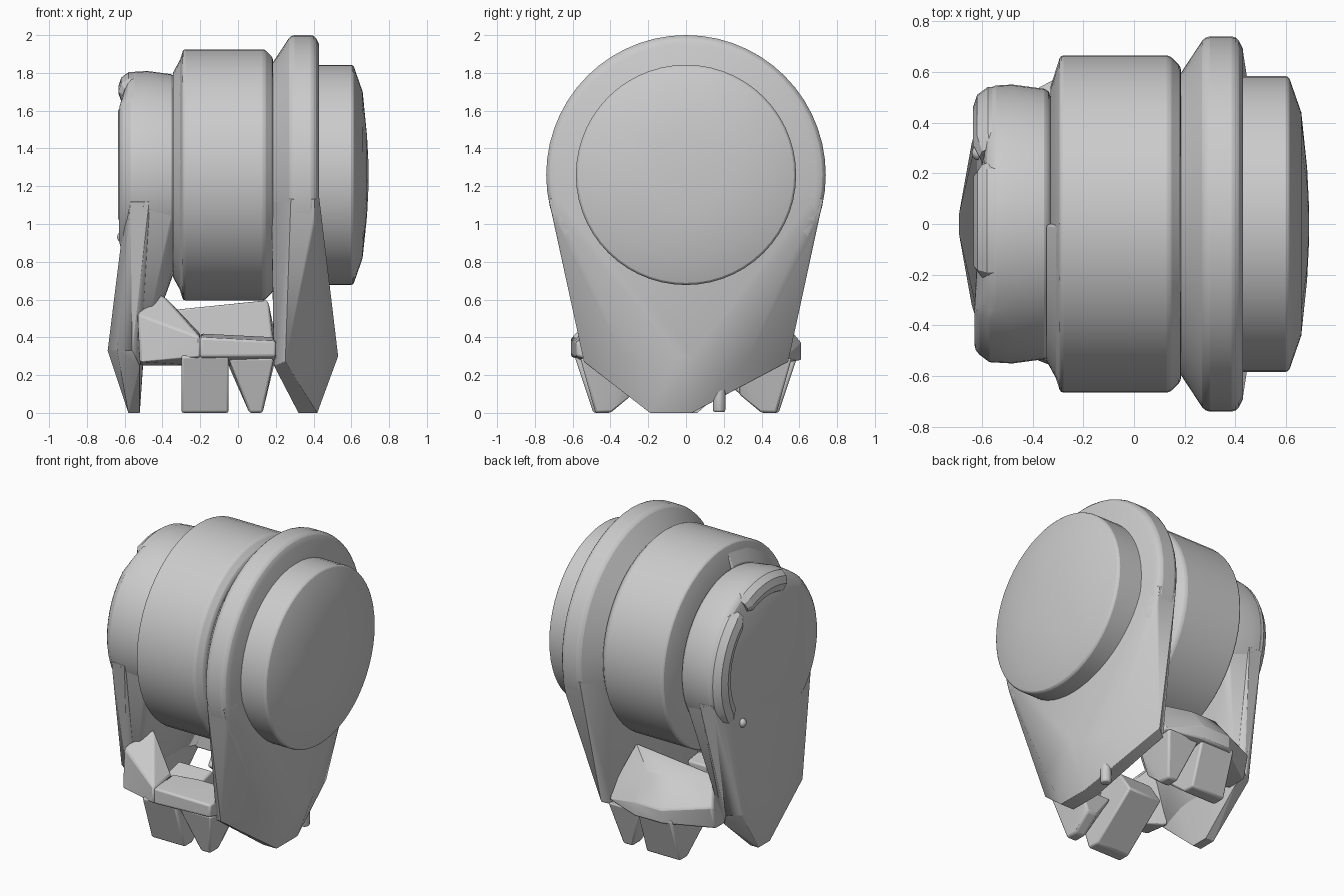
import bpy, bmesh, math

if "Cube" in bpy.data.objects:
    bpy.data.objects.remove(bpy.data.objects["Cube"], do_unlink=True)

AXLE = 1.26  # height of the shared axis
grey = bpy.data.materials.new("plain grey")
grey.use_nodes = True
colour = (0.6, 0.6, 0.6, 1)
grey.diffuse_color = colour
grey.node_tree.nodes["Principled BSDF"].inputs["Base Color"].default_value = colour


def ring(x, r, start=0, end=360, n=56):
    """Points of an arc around the axle."""
    steps = [math.radians(start + (end - start) * i / n) for i in range(n + 1)]
    return [(x, r * math.cos(a), AXLE + r * math.sin(a)) for a in steps]


def rings(*specs, start=0, end=360):
    return [p for x, r in specs for p in ring(x, r, start, end)]


def both(*points):
    """Points plus their copies mirrored front to back."""
    return [(x, s * y, z) for x, y, z in points for s in (1, -1)]


def span(x0, x1, *yz):
    return [(x, y, z) for x in (x0, x1) for y, z in yz]


def finish(obj):
    obj.data.materials.append(grey)
    bpy.ops.object.select_all(action="DESELECT")
    obj.select_set(True)
    bpy.context.view_layer.objects.active = obj
    bpy.ops.object.shade_smooth_by_angle(angle=math.radians(28))


def hull(name, points, bevel=0.012):
    bm = bmesh.new()
    for p in points:
        bm.verts.new(p)
    bmesh.ops.remove_doubles(bm, verts=bm.verts[:], dist=0.001)
    out = bmesh.ops.convex_hull(bm, input=bm.verts[:])
    junk = {v for v in out["geom_interior"] + out["geom_unused"]
            if isinstance(v, bmesh.types.BMVert) and v.is_valid}
    bmesh.ops.delete(bm, geom=list(junk), context="VERTS")
    bmesh.ops.dissolve_limit(bm, angle_limit=math.radians(2),
                             verts=bm.verts[:], edges=bm.edges[:])
    bmesh.ops.recalc_face_normals(bm, faces=bm.faces[:])
    mesh = bpy.data.meshes.new(name)
    bm.to_mesh(mesh)
    bm.free()
    obj = bpy.data.objects.new(name, mesh)
    bpy.context.collection.objects.link(obj)
    finish(obj)
    mod = obj.modifiers.new("soft edges", "BEVEL")
    mod.width = bevel
    mod.segments = 2
    mod.limit_method = "ANGLE"
    mod.angle_limit = math.radians(35)


def rim(name, x, r, start, end, thickness):
    """Rounded bar following an arc."""
    curve = bpy.data.curves.new(name, "CURVE")
    curve.dimensions = "3D"
    curve.bevel_depth = thickness
    curve.bevel_resolution = 3
    curve.use_fill_caps = True
    points = ring(x, r, start, end, 12)
    line = curve.splines.new("POLY")
    line.points.add(len(points) - 1)
    for i, (point, p) in enumerate(zip(line.points, points)):
        point.co = (*p, 1)
        point.radius = 0.7 if i in (0, len(points) - 1) else 1
    obj = bpy.data.objects.new(name, curve)
    bpy.context.collection.objects.link(obj)
    bpy.context.view_layer.objects.active = obj
    bpy.ops.object.select_all(action="DESELECT")
    obj.select_set(True)
    bpy.ops.object.convert(target="MESH")
    finish(bpy.context.object)


# Central drum with a wider shoulder on its front half
hull("drum", rings((-0.33, 0.54), (-0.29, 0.665), (0.14, 0.665), (0.185, 0.62)))
hull("drum_shoulder", rings((-0.345, 0.54), (-0.28, 0.66), start=-90, end=-270))

# Flanged side plate with its tapered lower body and round cap
hull("flange_disc", rings((0.175, 0.58), (0.28, 0.74), (0.405, 0.74), (0.43, 0.69)), 0.02)
hull("flange_lower_body",
     rings((0.178, 0.58), (0.28, 0.738), (0.405, 0.738), (0.43, 0.69), start=-170, end=-10)
     + both((0.53, 0.04, 0.3), (0.43, 0.32, 0.27), (0.25, 0.54, 0.27), (0.19, 0.5, 0.25))
     + span(0.32, 0.42, (-0.19, 0), (0.03, 0)), 0.02)
hull("round_cap", rings((0.4, 0.583), (0.61, 0.583), (0.66, 0.44), (0.683, 0.22), (0.69, 0.08)))
hull("bottom_peg", [(0.37 + 0.035 * math.cos(a), 0.175 + 0.035 * math.sin(a), z)
                    for a in [math.tau * i / 10 for i in range(10)] for z in (0.005, 0.2)])

# Opposite side plate
hull("side_disc", rings((-0.33, 0.53), (-0.48, 0.55), (-0.57, 0.545), (-0.59, 0.49))
     + ring(-0.63, 0.5, 135, 225, 14), 0.025)
hull("side_inner_body", rings((-0.34, 0.52), (-0.5, 0.55), start=-165, end=-15)
     + both((-0.52, 0.34, 0.25), (-0.57, 0.34, 0.3)))
hull("side_lower_body",
     rings((-0.47, 0.55), (-0.57, 0.545), (-0.59, 0.49), start=-165, end=-15)
     + both((-0.69, 0.04, 0.33), (-0.64, 0.32, 0.33), (-0.56, 0.38, 0.33), (-0.52, 0.34, 0.25),
            (-0.58, 0.06, 0), (-0.52, 0.06, 0)), 0.02)
rim("side_rim", -0.55, 0.46, -38, 55, 0.085)
rim("top_rim", -0.555, 0.47, 62, 115, 0.078)

# Small round pin on the side plate
bpy.ops.mesh.primitive_uv_sphere_add(segments=12, ring_count=8, radius=0.03,
                                     location=(-0.61, 0.28, 0.93))
bpy.context.object.name = "side_pin"
finish(bpy.context.object)

# Front strap joining the plates
joint = [(-0.2, y, z) for y, z in ((-0.61, 0.4), (-0.61, 0.3), (-0.5, 0.25), (-0.42, 0.42))]
hull("front_strap_outer", joint + [
    (-0.54, -0.25, 0.55), (-0.53, -0.45, 0.52), (-0.4, -0.32, 0.63),
    (-0.52, -0.3, 0.25), (-0.52, -0.48, 0.27)])
hull("front_strap_inner", joint + span(
    -0.05, 0.2, (-0.58, 0.38), (-0.58, 0.3), (-0.4, 0.25), (-0.35, 0.4)))

# Rear block joining the plates
hull("rear_block", span(-0.24, -0.05, (0.48, 0.53), (0.61, 0.37), (0.61, 0.28))
     + span(-0.52, 0.2, (0.28, 0.25), (0.42, 0.25), (0.46, 0.4))
     + [(-0.42, 0.3, 0.54), (-0.4, 0.42, 0.5), (0.16, 0.3, 0.6), (0.2, 0.53, 0.3)])

# Square and wedge-shaped teeth, angled inward under both joints
for side, s in (("front", -1), ("rear", 1)):
    hull(side + "_square_tooth", span(
        -0.3, -0.05, (s * 0.59, 0.3), (s * 0.2, 0.4), (s * 0.1, 0.25),
        (s * 0.49, 0), (s * 0.41, 0)))
    hull(side + "_wedge_tooth",
         span(-0.05, 0.19, (s * 0.56, 0.29), (s * 0.28, 0.25))
         + span(0.06, 0.13, (s * 0.48, 0), (s * 0.4, 0), (s * 0.28, 0.1)))
